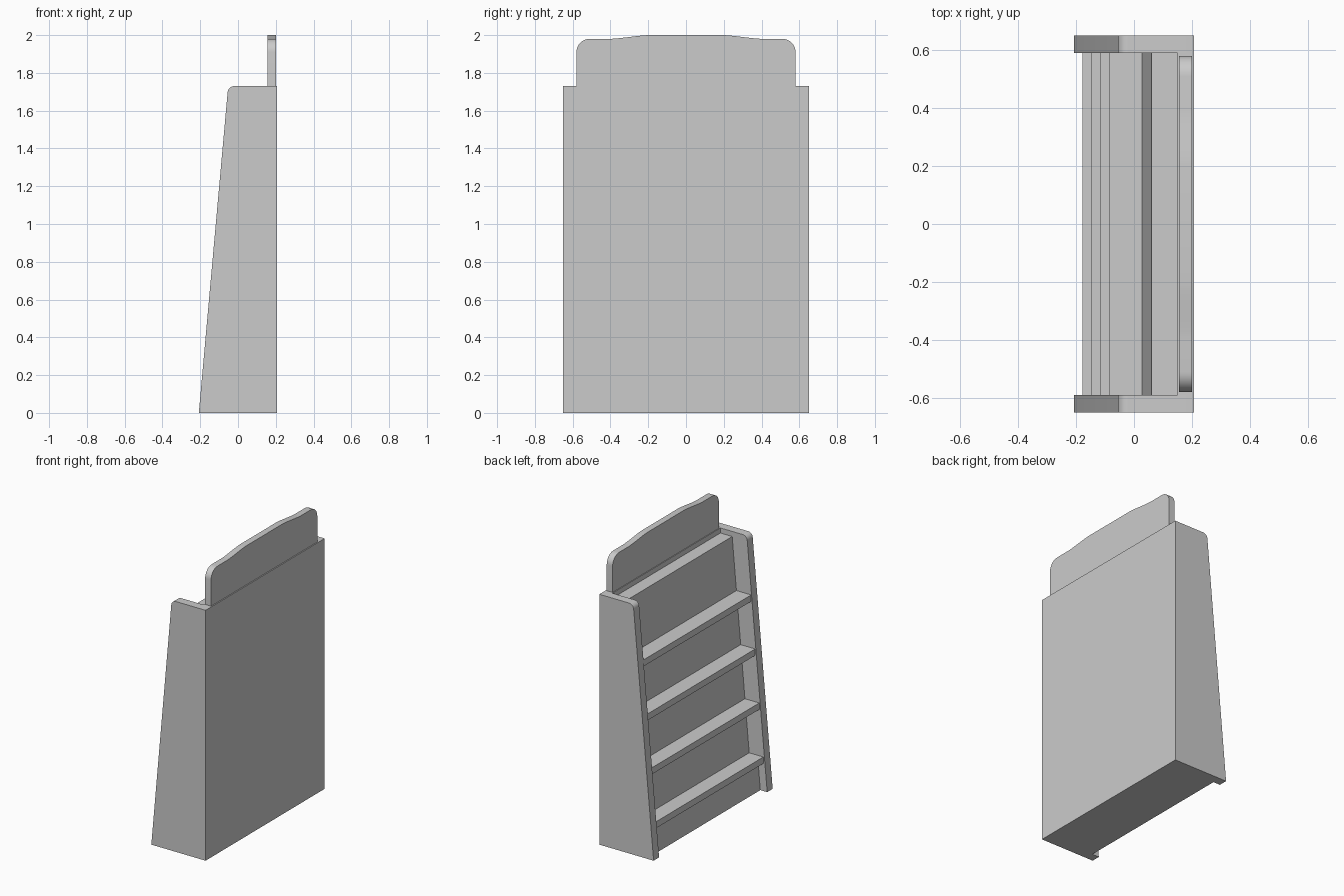
import bpy, bmesh, math

if "Cube" in bpy.data.objects:
    bpy.data.objects.remove(bpy.data.objects["Cube"])

SLOPE = 0.089        # lean of the front edge: x per unit of z
INNER = 0.59         # inner face of the side panels
HALF = 0.65          # half of the full width


def make_object(name, bm):
    bmesh.ops.recalc_face_normals(bm, faces=bm.faces)
    mesh = bpy.data.meshes.new(name)
    bm.to_mesh(mesh)
    bm.free()
    obj = bpy.data.objects.new(name, mesh)
    bpy.context.collection.objects.link(obj)
    return obj


def extrude(name, points, offset):
    """Extrude a closed 3D outline along an offset."""
    bm = bmesh.new()
    face = bm.faces.new([bm.verts.new(p) for p in points])
    result = bmesh.ops.extrude_face_region(bm, geom=[face], use_keep_orig=True)
    verts = [g for g in result["geom"] if isinstance(g, bmesh.types.BMVert)]
    bmesh.ops.translate(bm, verts=verts, vec=offset)
    return make_object(name, bm)


def side_prism(name, profile, y0, y1):
    return extrude(name, [(x, y0, z) for x, z in profile], (0, y1 - y0, 0))


def arc(cx, cz, r, a0, a1, n=8):
    return [(cx + r * math.cos(math.radians(a0 + (a1 - a0) * i / n)),
             cz + r * math.sin(math.radians(a0 + (a1 - a0) * i / n)))
            for i in range(n + 1)]


# Tapered side panels with a rounded upper front corner
lean = math.degrees(math.atan(SLOPE))
side_profile = [(-0.2075, 0), (0.2075, 0), (0.2075, 1.73)]
side_profile += arc(-0.02, 1.695, 0.035, 90, 180 - lean)
for name, y0, y1 in (("side_panel_a", -HALF, -INNER), ("side_panel_b", INNER, HALF)):
    side_prism(name, side_profile, y0, y1)

# Back board between the sides
side_prism("back_board", [(0.15, 0), (0.2075, 0), (0.2075, 1.73), (0.15, 1.73)],
           -INNER, INNER)

# Recessed plinth under the lowest shelf
side_prism("plinth", [(-0.155, 0), (0.15, 0), (0.15, 0.19),
                      (-0.155 + 0.19 * SLOPE, 0.19)], -INNER, INNER)

# Leaning display panel, ending in a flat ledge at the top
TOP = 1.695


def panel_x(z):
    return 0.06 - (TOP - z) * SLOPE


side_prism("leaning_panel", [(panel_x(0.19), 0.19), (0.15, 0.19), (0.15, TOP),
                             (panel_x(TOP), TOP)], -INNER, INNER)

# Four stepped shelves
for i in range(4):
    top = 0.235 + 0.365 * i
    front = -0.178 + 0.031 * i
    back = panel_x(top) + 0.005
    side_prism(f"shelf_{i + 1}", [(front, top - 0.045), (back, top - 0.045),
                                  (back, top), (front, top)], -INNER, INNER)

# Header board with round corners and a gentle raised crown
half = [(0.58, 1.73)] + arc(0.51, 1.91, 0.07, 0, 90)
for i in range(9):
    t = i / 8
    ease = t + 0.5 * (t * t * (3 - 2 * t) - t)
    half.append((0.40 - 0.20 * t, 1.98 + 0.02 * ease))
outline = half + [(-y, z) for y, z in reversed(half)]
header = extrude("header_board", [(0.155, y, z) for y, z in outline], (0.045, 0, 0))

# Smooth the curved edges only
for obj in bpy.data.objects:
    bpy.context.view_layer.objects.active = obj
    obj.select_set(True)
bpy.ops.object.shade_smooth_by_angle(angle=math.radians(30))
